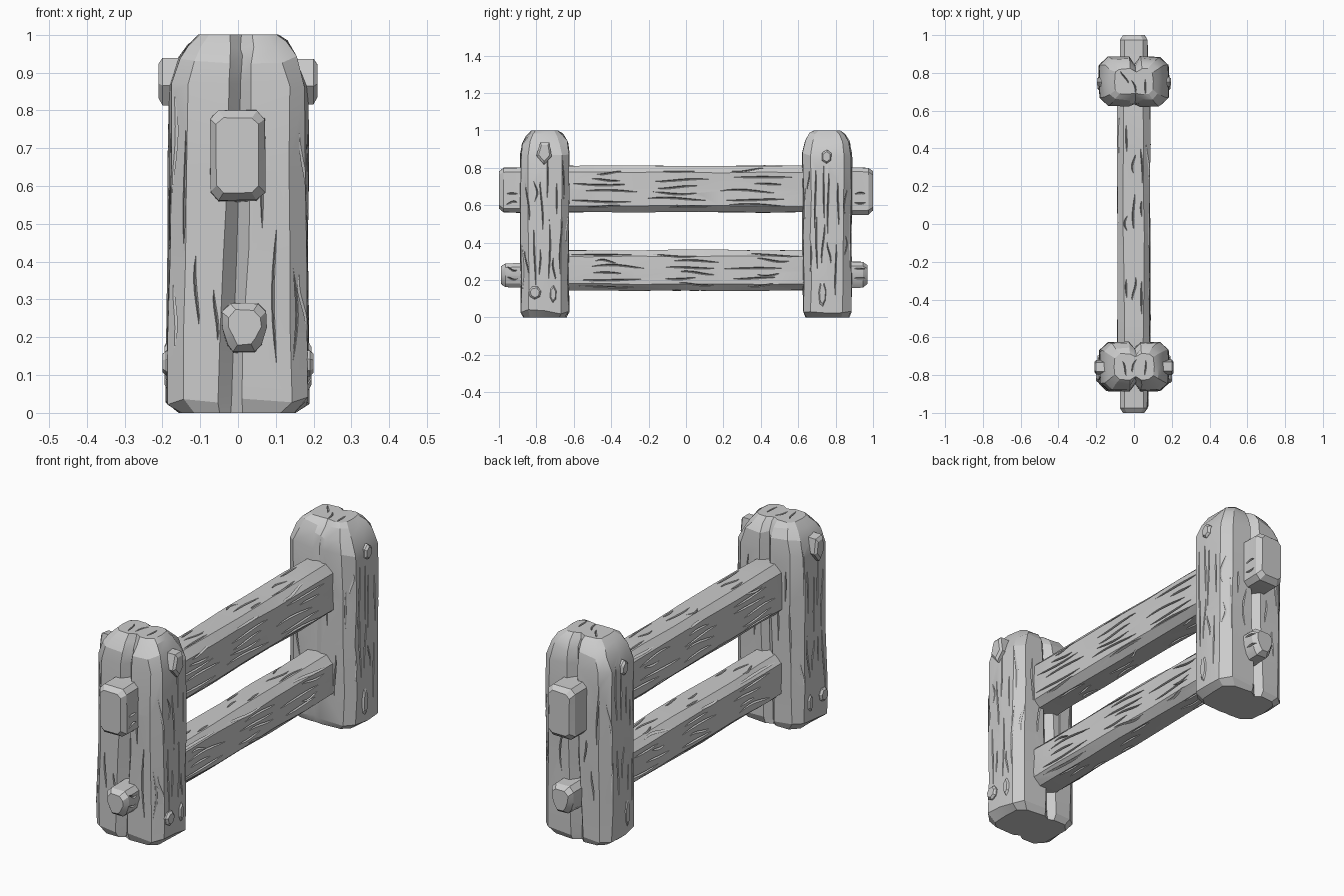
import bpy, bmesh, math, random
from mathutils import Vector
from mathutils.bvhtree import BVHTree

if "Cube" in bpy.data.objects:
    bpy.data.objects.remove(bpy.data.objects["Cube"])

random.seed(7)
R = random.uniform


def make_object(name, bm):
    bmesh.ops.recalc_face_normals(bm, faces=bm.faces)
    me = bpy.data.meshes.new(name)
    bm.to_mesh(me)
    bm.free()
    ob = bpy.data.objects.new(name, me)
    bpy.context.collection.objects.link(ob)
    return ob


def loft(bm, rings):
    """Skin a list of closed rings and cap both ends."""
    vs = [[bm.verts.new(p) for p in r] for r in rings]
    n = len(vs[0])
    for a, b in zip(vs, vs[1:]):
        for i in range(n):
            j = (i + 1) % n
            bm.faces.new((a[i], a[j], b[j], b[i]))
    bm.faces.new(vs[0][::-1])
    bm.faces.new(vs[-1])


def crack(bm, tree, p, along, normal, length, w, depth):
    """Thin spindle that follows the surface found by ray casting."""
    side = along.cross(normal)
    steps = 7
    bend, phase = R(-.012, .012), R(0, 6)
    rings, tips = [], []
    for k in range(steps):
        t = k / (steps - 1)
        q = p + along * (t - .5) * length + side * bend * math.sin(phase + 4 * t)
        hit = tree.ray_cast(q + normal, -normal)[0]
        if hit is None:
            return
        if k in (0, steps - 1):
            tips.append(hit)
            continue
        s = math.sin(math.pi * t) ** .6
        rings.append([hit + side * w * s, hit + normal * .02,
                      hit - side * w * s, hit - normal * depth * s])
    vs = [[bm.verts.new(c) for c in r] for r in rings]
    ends = [bm.verts.new(c) for c in tips]
    for a, b in zip(vs, vs[1:]):
        for i in range(4):
            j = (i + 1) % 4
            bm.faces.new((a[i], a[j], b[j], b[i]))
    for i in range(4):
        bm.faces.new((ends[0], vs[0][(i + 1) % 4], vs[0][i]))
        bm.faces.new((ends[1], vs[-1][i], vs[-1][(i + 1) % 4]))


def finish(ob, cracks=None):
    """Carve the wood grain, then smooth-shade with sharp edges."""
    bpy.ops.object.select_all(action='DESELECT')
    ob.select_set(True)
    bpy.context.view_layer.objects.active = ob
    if cracks:
        mod = ob.modifiers.new("grain", 'BOOLEAN')
        mod.operation, mod.solver = 'DIFFERENCE', 'EXACT'
        mod.use_self = True
        mod.object = cracks
        cracks.hide_render = True
        bpy.ops.object.modifier_apply(modifier=mod.name)
        bpy.data.objects.remove(cracks)
    bpy.ops.object.shade_smooth_by_angle(angle=math.radians(22))


# Posts: chamfered timbers with a split running down the y faces
def post_ring(a, b, z, g, d_low, d_high, jit):
    c, h = min(.045, b * .33), .03
    pts = [(a, -b + c), (a + .005, 0), (a, b - c), (a - c, b - .004),
           (g + h, b), (g, b - d_high), (g - h, b), (-a + c, b - .004),
           (-a, b - c), (-a - .005, 0), (-a, -b + c), (-a + c, -b + .004),
           (g - h, -b), (g, -b + d_low), (g + h, -b), (a - c, -b + .004)]
    tilt = jit * 3 if 0 < z < 1 else 0
    return [Vector((x + R(-jit, jit), y + R(-jit, jit), z + R(-tilt, tilt)))
            for x, y in pts]


def build_post(name, cy, d_low, d_high):
    levels = [(0, .15, .115, -.02), (.03, .183, .129, -.02), (.2, .184, .13, -.015),
              (.42, .182, .131, -.005), (.65, .18, .132, .0), (.87, .178, .133, .005),
              (.935, .155, .122, .008), (.975, .128, .098, .01), (1, .1, .07, .01)]
    bm = bmesh.new()
    rings = []
    for z, a, b, g in levels:
        k = .45 if z in (0, 1) else 1
        ring = post_ring(a, b, z, g, d_low * k, d_high * k, .004)
        rings.append([p + Vector((0, cy, 0)) for p in ring])
    loft(bm, rings)
    tree = BVHTree.FromBMesh(bm)
    cut = bmesh.new()
    up = Vector((0, 0, 1))
    for s in (-1, 1):
        for u in (-.095, -.06, -.025, .015, .055, .09):
            for lo, hi in ((.25, .4), (.6, .75)):
                crack(cut, tree, Vector((0, cy + u + R(-.01, .01), R(lo, hi))), up,
                      Vector((s, 0, 0)), R(.1, .36), .004, .013)
        for u in (-.14, -.1, -.06, .06, .1, .14):
            crack(cut, tree, Vector((u + R(-.01, .01), cy, R(.25, .75))), up,
                  Vector((0, s, 0)), R(.12, .4), .004, .013)
    # short end-grain checks on the top
    for u in (-.05, .0, .06):
        crack(cut, tree, Vector((u, cy + R(-.03, .03), 0)),
              Vector((R(-.5, .5), 1, 0)).normalized(), up, .08, .004, .012)
    finish(make_object(name, bm), make_object(name + "_grain", cut))


build_post("front_post", -.755, .04, .032)
build_post("back_post", .755, .01, .04)


# Rails: hewn beams with narrower stub ends passing through the posts
def rail_ring(y, x0, x1, z0, z1, c, jit, taper=0):
    pts = [(x1 - taper, z0 + c), (x1, (z0 + z1) / 2), (x1, z1 - c), (x1 - c, z1),
           (x0 + c, z1), (x0, z1 - c), (x0, (z0 + z1) / 2), (x0 + taper, z0 + c),
           (x0 + c + taper * .6, z0), (x1 - c - taper * .6, z0)]
    return [Vector((x + R(-jit, jit), y, z + R(-jit, jit))) for x, z in pts]


def build_rail(name, body, stub_a, stub_b, taper):
    x0, x1, z0, z1 = body
    rings = []

    def stub(y_end, s, sign):
        a0, a1, b0, b1 = s
        i = .016
        out = [rail_ring(y_end, a0 + i, a1 - i, b0 + i * 1.6, b1 - i * 1.4, .018, .002, taper),
               rail_ring(y_end - sign * .025, a0, a1, b0 + .005, b1 - .004, .022, .002, taper),
               rail_ring(sign * .75, a0, a1, b0, b1, .022, .002, taper)]
        return out

    rings += stub(stub_a[0], stub_a[1], -1)
    for y in (-.7, -.5, -.28, -.05, .18, .42, .7):
        rings.append(rail_ring(y, x0, x1, z0, z1, .034, .004))
    rings += stub(stub_b[0], stub_b[1], 1)[::-1]
    bm = bmesh.new()
    loft(bm, rings)
    tree = BVHTree.FromBMesh(bm)
    cut = bmesh.new()
    zc, hz, along = (z0 + z1) / 2, (z1 - z0) / 2, Vector((0, 1, 0))
    for s in (-1, 1):
        for v in (-.75, -.45, -.15, .15, .45, .75):
            for y in (-.42, -.02, .4):
                crack(cut, tree, Vector((0, y + R(-.08, .08), zc + hz * (v + R(-.08, .08)))),
                      along, Vector((s, 0, 0)), R(.1, .34), .005, .014)
        for u in (-.04, 0, .04):
            for y in (-.4, 0, .38):
                crack(cut, tree, Vector((u, y + R(-.1, .1), zc)), along,
                      Vector((0, 0, s)), R(.08, .2), .005, .012)
        for v in (-.25, .25):
            crack(cut, tree, Vector((0, s * .93, stub_a[1][2] + .08 + v * .1)), along,
                  Vector((1, 0, 0)), .06, .005, .012)
    finish(make_object(name, bm), make_object(name + "_grain", cut))


build_rail("upper_rail", (-.088, .085, .562, .81),
           (-1, (-.073, .071, .557, .803)), (1, (-.073, .071, .545, .803)), 0)
build_rail("lower_rail", (-.085, .085, .145, .36),
           (-.99, (-.042, .076, .155, .294)), (.97, (-.045, .072, .155, .3)), .014)


# Pegs: small wooden pins poking out of both x faces of the posts
def build_peg(name, side, y, z, hy, hz, reach, sides, spin):
    rings = []
    shape = [(R(.92, 1.08), spin + 2 * math.pi * i / sides) for i in range(sides)]
    for x, k in ((.13, 1), (reach - .01, 1), (reach, .72)):
        rings.append([Vector((side * x, y + hy * k * r * math.cos(t),
                              z + hz * k * r * math.sin(t))) for r, t in shape])
    bm = bmesh.new()
    loft(bm, rings)
    finish(make_object(name, bm))


pegs = [("front_top", -.757, .883, .042, .066, .21, 5, .9),
        ("front_low_outer", -.808, .133, .034, .036, .2, 7, .2),
        ("front_low_inner", -.71, .125, .02, .05, .192, 6, .4),
        ("back_top", .752, .858, .028, .038, .196, 6, .5),
        ("back_low", .73, .125, .022, .075, .194, 7, .3)]
for label, *dims in pegs:
    for side, tag in ((1, "right"), (-1, "left")):
        build_peg(f"{label}_{tag}_peg", side, *dims)
